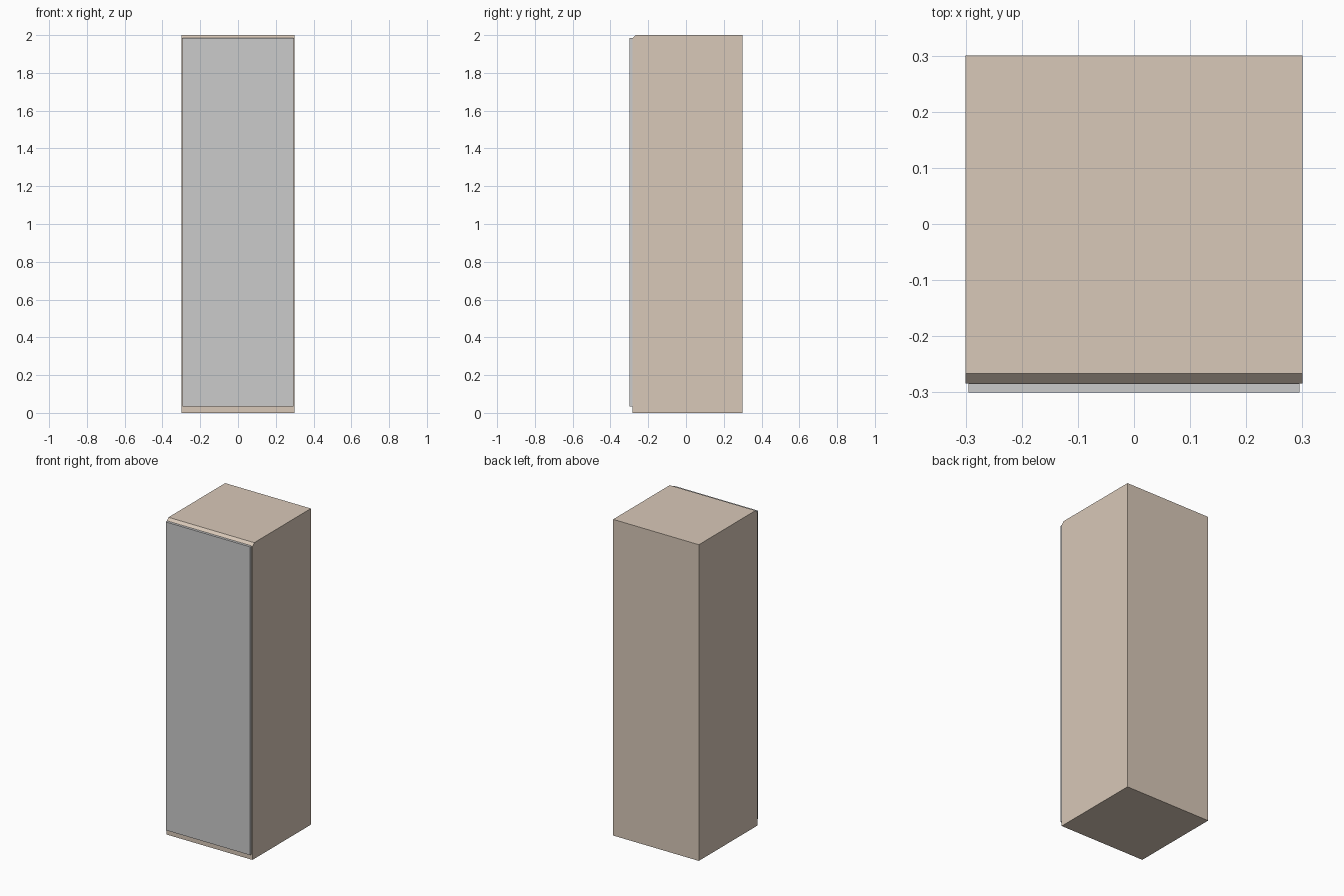
import bpy, bmesh

if "Cube" in bpy.data.objects:
    bpy.data.objects.remove(bpy.data.objects["Cube"])


def extrude_profile(name, profile, half_width):
    """Extrude a closed (y, z) profile symmetrically along x."""
    bm = bmesh.new()
    face = bm.faces.new([bm.verts.new((-half_width, y, z)) for y, z in profile])
    ext = bmesh.ops.extrude_face_region(bm, geom=[face])
    moved = [g for g in ext["geom"] if isinstance(g, bmesh.types.BMVert)]
    bmesh.ops.translate(bm, verts=moved, vec=(2 * half_width, 0, 0))
    bmesh.ops.recalc_face_normals(bm, faces=bm.faces)
    mesh = bpy.data.meshes.new(name)
    bm.to_mesh(mesh)
    bm.free()
    obj = bpy.data.objects.new(name, mesh)
    bpy.context.collection.objects.link(obj)
    return obj


FRONT, BACK, HEIGHT = -0.284, 0.30, 2.0
BEVEL = 0.018

# Cabinet body with a bevelled grip along the top front edge
body = extrude_profile("cabinet_body", [
    (FRONT, 0), (BACK, 0), (BACK, HEIGHT),
    (FRONT + BEVEL, HEIGHT), (FRONT, HEIGHT - BEVEL)], 0.30)
wood = bpy.data.materials.new("light_wood")
wood.diffuse_color = (0.69, 0.58, 0.48, 1)
wood.use_nodes = True
wood.node_tree.nodes["Principled BSDF"].inputs["Base Color"].default_value = wood.diffuse_color
body.data.materials.append(wood)

# Flat door panel, inset at the sides and raised above the plinth
extrude_profile("door", [
    (-0.30, 0.035), (FRONT, 0.035), (FRONT, 1.985), (-0.30, 1.985)], 0.295)
